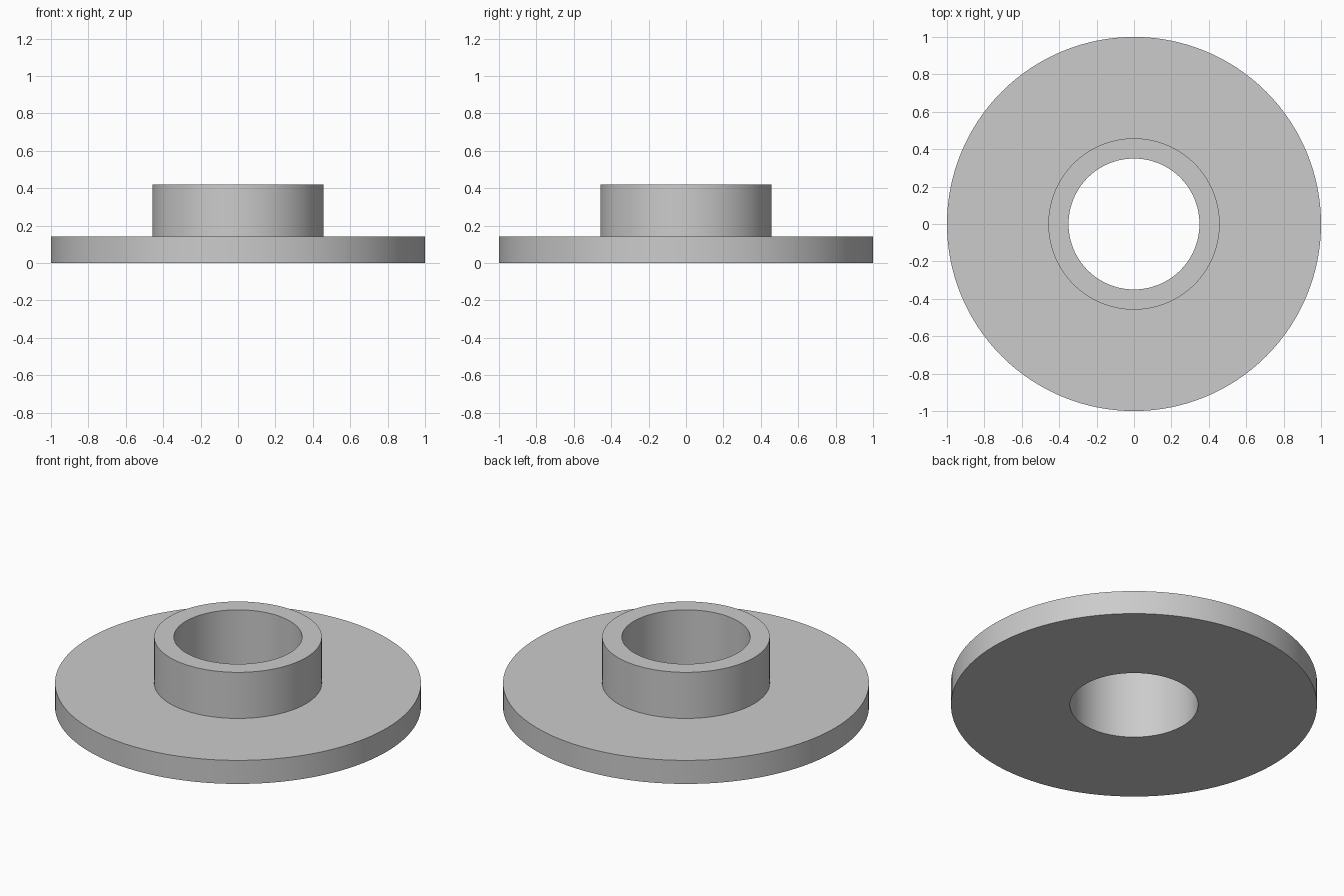
import bpy
import bmesh
import math

cube = bpy.data.objects.get("Cube")
if cube:
    bpy.data.objects.remove(cube, do_unlink=True)

SEGMENTS = 128
FLANGE_R, COLLAR_R, BORE_R = 1.0, 0.458, 0.35
FLANGE_TOP, COLLAR_TOP = 0.142, 0.42

# Plain grey metal
grey = bpy.data.materials.new("grey metal")
grey.use_nodes = True
colour = (0.6, 0.6, 0.6, 1.0)
grey.diffuse_color = colour
grey.node_tree.nodes["Principled BSDF"].inputs["Base Color"].default_value = colour


def lathe(name, profile, material):
    """Revolve a closed (radius, height) profile around the z axis."""
    bm = bmesh.new()
    rings = []
    for i in range(SEGMENTS):
        a = math.tau * i / SEGMENTS
        rings.append([bm.verts.new((r * math.cos(a), r * math.sin(a), z))
                      for r, z in profile])
    n = len(profile)
    for i, ring in enumerate(rings):
        after = rings[(i + 1) % SEGMENTS]
        for j in range(n):
            k = (j + 1) % n
            bm.faces.new((ring[j], after[j], after[k], ring[k]))
    bmesh.ops.recalc_face_normals(bm, faces=bm.faces)
    mesh = bpy.data.meshes.new(name)
    bm.to_mesh(mesh)
    bm.free()
    mesh.materials.append(material)
    obj = bpy.data.objects.new(name, mesh)
    bpy.context.collection.objects.link(obj)
    bpy.ops.object.select_all(action="DESELECT")
    obj.select_set(True)
    bpy.context.view_layer.objects.active = obj
    bpy.ops.object.shade_smooth_by_angle(angle=math.radians(30))
    return obj


# Flange disc with raised collar and through bore, one solid piece
lathe("flanged_bushing", [
    (BORE_R, 0), (FLANGE_R, 0), (FLANGE_R, FLANGE_TOP),
    (COLLAR_R, FLANGE_TOP), (COLLAR_R, COLLAR_TOP), (BORE_R, COLLAR_TOP),
], grey)
